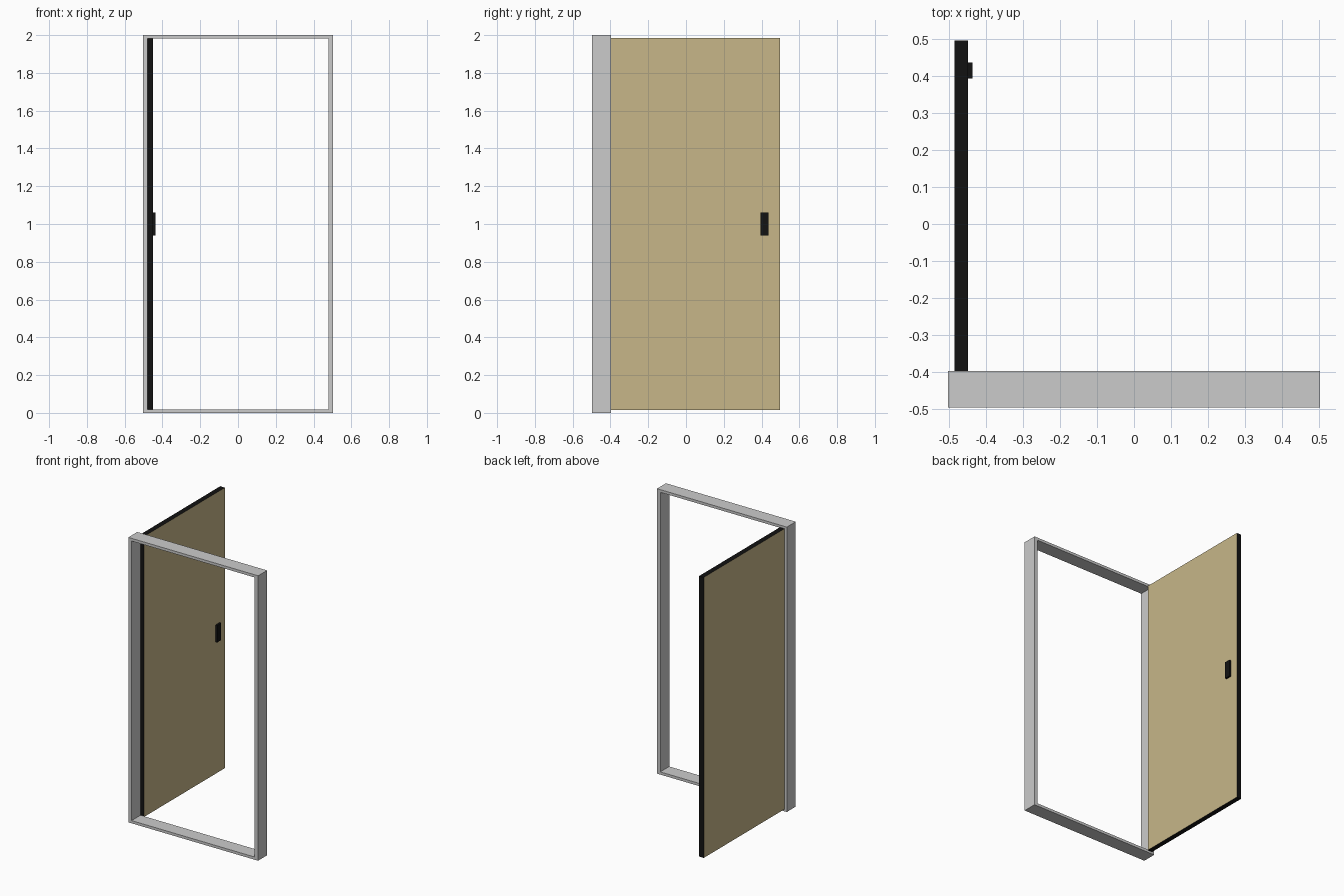
import bpy, bmesh

if "Cube" in bpy.data.objects:
    bpy.data.objects.remove(bpy.data.objects["Cube"])


def material(name, color):
    m = bpy.data.materials.new(name)
    m.diffuse_color = color
    m.use_nodes = True
    m.node_tree.nodes["Principled BSDF"].inputs["Base Color"].default_value = m.diffuse_color
    return m


black = material("black_edge", (0.006, 0.006, 0.006, 1))
tan = material("tan_panel", (0.57, 0.47, 0.25, 1))


def finish(name, bm, mats=()):
    bmesh.ops.recalc_face_normals(bm, faces=bm.faces)
    me = bpy.data.meshes.new(name)
    bm.to_mesh(me)
    bm.free()
    for m in mats:
        me.materials.append(m)
    ob = bpy.data.objects.new(name, me)
    bpy.context.collection.objects.link(ob)
    return ob


def box(name, lo, hi, mats, side_slot=0):
    # side_slot is the material slot used on the two x-facing sides
    bm = bmesh.new()
    bmesh.ops.create_cube(bm, size=1)
    for v in bm.verts:
        v.co = [(a + b) / 2 + c * (b - a) for a, b, c in zip(lo, hi, v.co)]
    bm.normal_update()
    for f in bm.faces:
        if abs(f.normal.x) > 0.5:
            f.material_index = side_slot
    return finish(name, bm, mats)


# Door frame: rectangular ring extruded front to back
front, back = -0.497, -0.398
bm = bmesh.new()
rings = []
for w, z0, z1 in ((0.504, 0.0, 2.0), (0.478, 0.019, 1.981)):
    corners = [(-w, z0), (w, z0), (w, z1), (-w, z1)]
    rings.append([bm.verts.new((x, front, z)) for x, z in corners])
outer, inner = rings
faces = [bm.faces.new((outer[i], outer[(i + 1) % 4], inner[(i + 1) % 4], inner[i]))
         for i in range(4)]
ext = bmesh.ops.extrude_face_region(bm, geom=faces, use_keep_orig=True)
moved = [g for g in ext["geom"] if isinstance(g, bmesh.types.BMVert)]
bmesh.ops.translate(bm, verts=moved, vec=(0, back - front, 0))
finish("door_frame", bm)

# Door leaf, swung open: tan sides with black edges
box("door_leaf", (-0.486, back, 0.015), (-0.45, 0.497, 1.984), (black, tan), 1)

# Pull handle on the inner side
box("handle", (-0.455, 0.394, 0.94), (-0.437, 0.438, 1.06), (black,))
